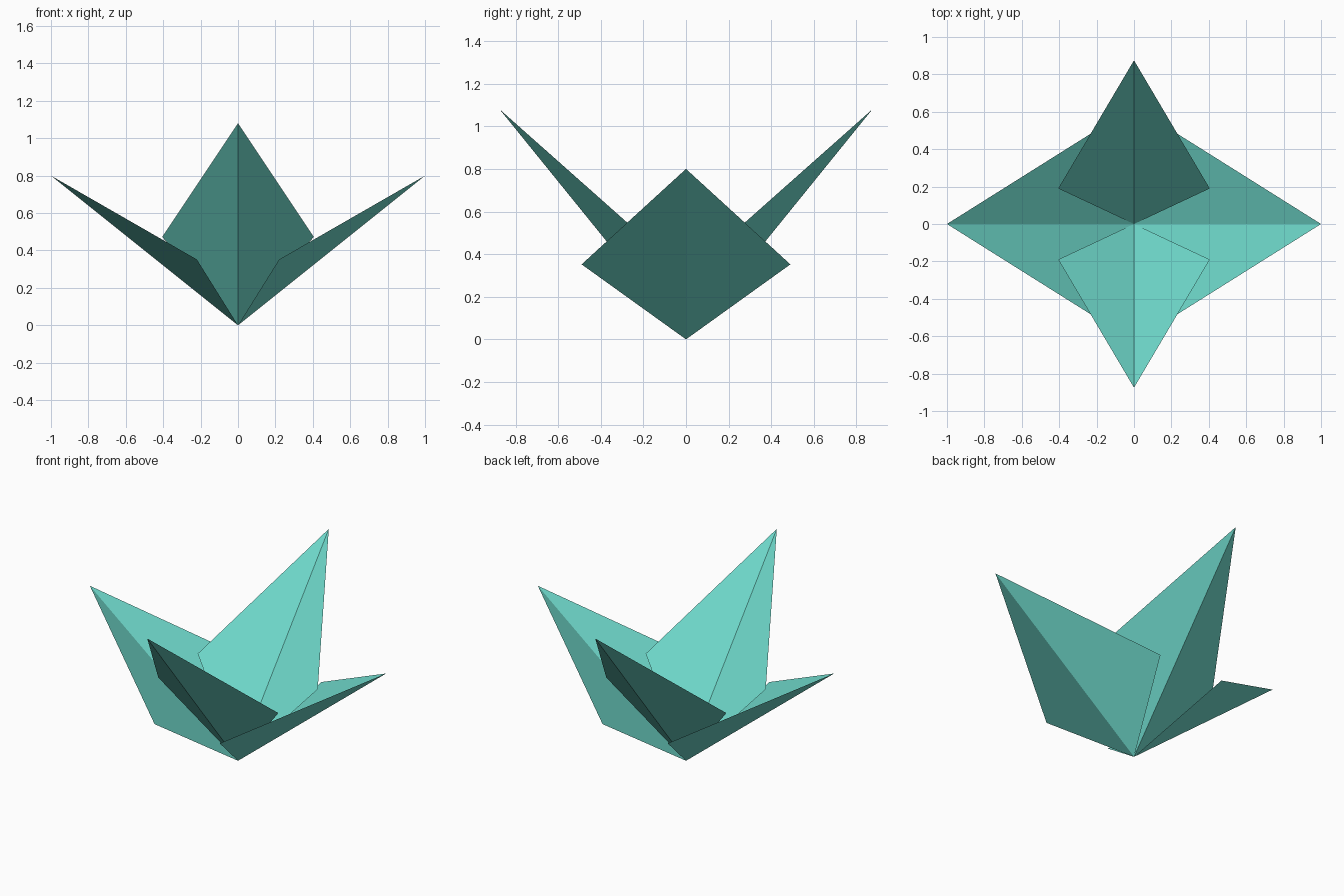
import bpy
import math
from mathutils import Matrix

if "Cube" in bpy.data.objects:
    bpy.data.objects.remove(bpy.data.objects["Cube"])

# Single flat turquoise colour
teal = bpy.data.materials.new("turquoise_paper")
teal.diffuse_color = (0.162, 0.708, 0.610, 1.0)
teal.use_nodes = True
teal.node_tree.nodes["Principled BSDF"].inputs["Base Color"].default_value = teal.diffuse_color


def petal(name, reach, tip_z, side_out, side_half, side_z, angle):
    """Kite-shaped folded sheet: base, two raised sides and a tip, turned about z."""
    verts = [(0, 0, 0), (side_out, -side_half, side_z),
             (reach, 0, tip_z), (side_out, side_half, side_z)]
    mesh = bpy.data.meshes.new(name)
    mesh.from_pydata(verts, [], [(0, 1, 2), (0, 2, 3)])
    mesh.transform(Matrix.Rotation(angle, 4, 'Z'))
    mesh.materials.append(teal)
    obj = bpy.data.objects.new(name, mesh)
    bpy.context.collection.objects.link(obj)
    return obj


# Wide, low petals to the sides
for name, turn in (("right_petal", 0), ("left_petal", math.pi)):
    petal(name, 1.0, 0.80, 0.22, 0.49, 0.352, turn)

# Tall, narrow petals at front and back
for name, turn in (("back_petal", math.pi / 2), ("front_petal", -math.pi / 2)):
    petal(name, 0.875, 1.08, 0.19, 0.405, 0.472, turn)
